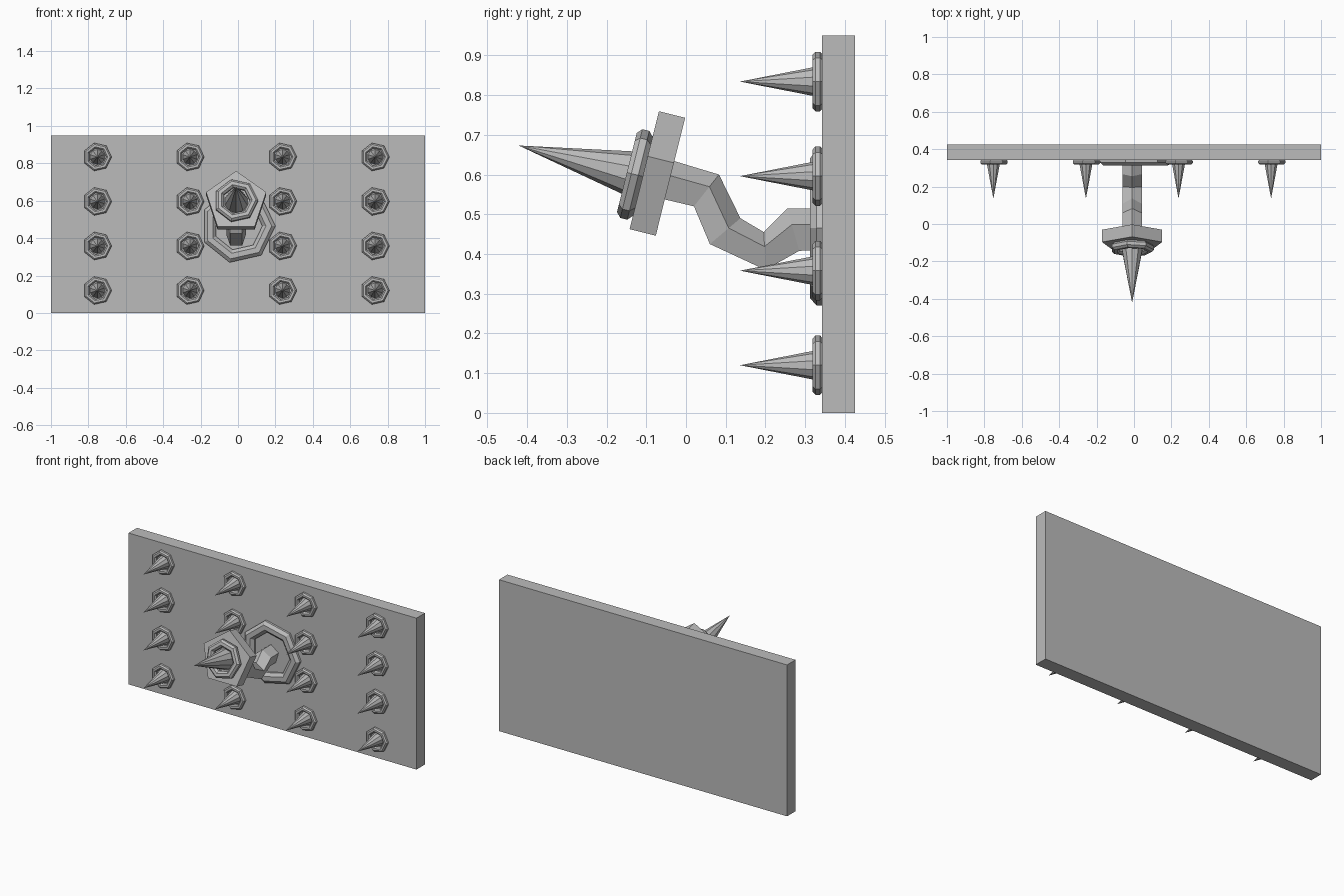
import bpy, bmesh, math
from mathutils import Matrix, Vector

if "Cube" in bpy.data.objects:
    bpy.data.objects.remove(bpy.data.objects["Cube"])

grey = bpy.data.materials.new("plain grey")
grey.use_nodes = True
grey.diffuse_color = (0.5, 0.5, 0.5, 1)
grey.node_tree.nodes["Principled BSDF"].inputs["Base Color"].default_value = grey.diffuse_color


def add_object(name, bm, matrix=Matrix()):
    bmesh.ops.recalc_face_normals(bm, faces=bm.faces)
    mesh = bpy.data.meshes.new(name)
    bm.to_mesh(mesh)
    bm.free()
    mesh.materials.append(grey)
    obj = bpy.data.objects.new(name, mesh)
    obj.matrix_world = matrix
    bpy.context.collection.objects.link(obj)
    return obj


def loft(bm, sections, closed=False):
    """Skin a list of equal point loops, capping the ends when open."""
    loops = [[bm.verts.new(p) for p in s] for s in sections]
    n = len(loops[0])
    pairs = list(zip(loops, loops[1:]))
    if closed:
        pairs.append((loops[-1], loops[0]))
    else:
        bm.faces.new(loops[0])
        bm.faces.new(loops[-1])
    for a, b in pairs:
        for i in range(n):
            j = (i + 1) % n
            bm.faces.new((a[i], a[j], b[j], b[i]))


def ring(bm, outer, inner, low, high):
    """Seven-sided collar with a chamfered cross-section."""
    c, h = (outer - inner) * 0.28, (high - low) * 0.28
    profile = [(outer, low + h), (outer, high - h), (outer - c, high), (inner + c, high),
               (inner, high - h), (inner, low + h), (inner + c, low), (outer - c, low)]
    angles = [math.tau * i / 7 for i in range(7)]
    loft(bm, [[(r * math.cos(a), r * math.sin(a), z) for r, z in profile]
              for a in angles], closed=True)


def spike(name, matrix):
    bm = bmesh.new()
    ring(bm, 0.118, 0.073, 0, 0.041)
    bmesh.ops.create_cone(bm, cap_ends=True, segments=10, radius1=0.063, radius2=0,
                          depth=0.322, matrix=Matrix.Translation((0, 0, 0.161)))
    return add_object(name, bm, matrix)


def facing(x, y, z, tilt=0, scale=1):
    """Point local z toward the front, tilted upward."""
    return (Matrix.Translation((x, y, z)) @ Matrix.Rotation(math.radians(90 - tilt), 4, "X")
            @ Matrix.Scale(scale, 4))


# Backing board
bm = bmesh.new()
bmesh.ops.create_cube(bm, size=1, matrix=Matrix.Translation((0, 0.384, 0.475))
                      @ Matrix.Diagonal((2, 0.084, 0.95, 1)))
add_object("back_board", bm)

# Grid of small spikes
for row in range(4):
    for col in range(4):
        spike(f"small_spike_{row + 1}_{col + 1}",
              facing(-0.752 + 0.495 * col, 0.345, 0.12 + 0.238 * row, scale=0.65))

# Collar where the arm meets the board
bm = bmesh.new()
ring(bm, 0.2, 0.13, -0.03, 0.03)
add_object("wall_collar", bm, facing(0, 0.342, 0.465))

# Bent arm: pentagonal section running between top ridge and flat underside
pentagon = [(math.sin(math.tau * i / 5), math.cos(math.tau * i / 5)) for i in range(5)]
bends = [((-0.04, 0.637), (-0.065, 0.54)), ((0.083, 0.6), (0.02, 0.52)),
         ((0.137, 0.49), (0.06, 0.425)), ((0.196, 0.455), (0.2, 0.36)),
         ((0.255, 0.515), (0.285, 0.408)), ((0.35, 0.515), (0.35, 0.41))]
low = math.cos(math.pi / 5)
sections = []
for top, bottom in bends:
    top, bottom = Vector((0, *top)), Vector((0, *bottom))
    sections.append([bottom.lerp(top, (v + low) / (1 + low)) + Vector((0.055 * u - 0.01, 0, 0))
                     for u, v in pentagon])
bm = bmesh.new()
loft(bm, sections)
add_object("bent_arm", bm)

# Tilted pentagonal head with the large spike
head = facing(-0.01, -0.076, 0.587, tilt=14)
bm = bmesh.new()
loft(bm, [[(0.169 * u, 0.169 * v, z) for u, v in pentagon] for z in (-0.034, 0.034)])
add_object("head_plate", bm, head)
spike("large_spike", head @ Matrix.Translation((0, 0, 0.034)))
